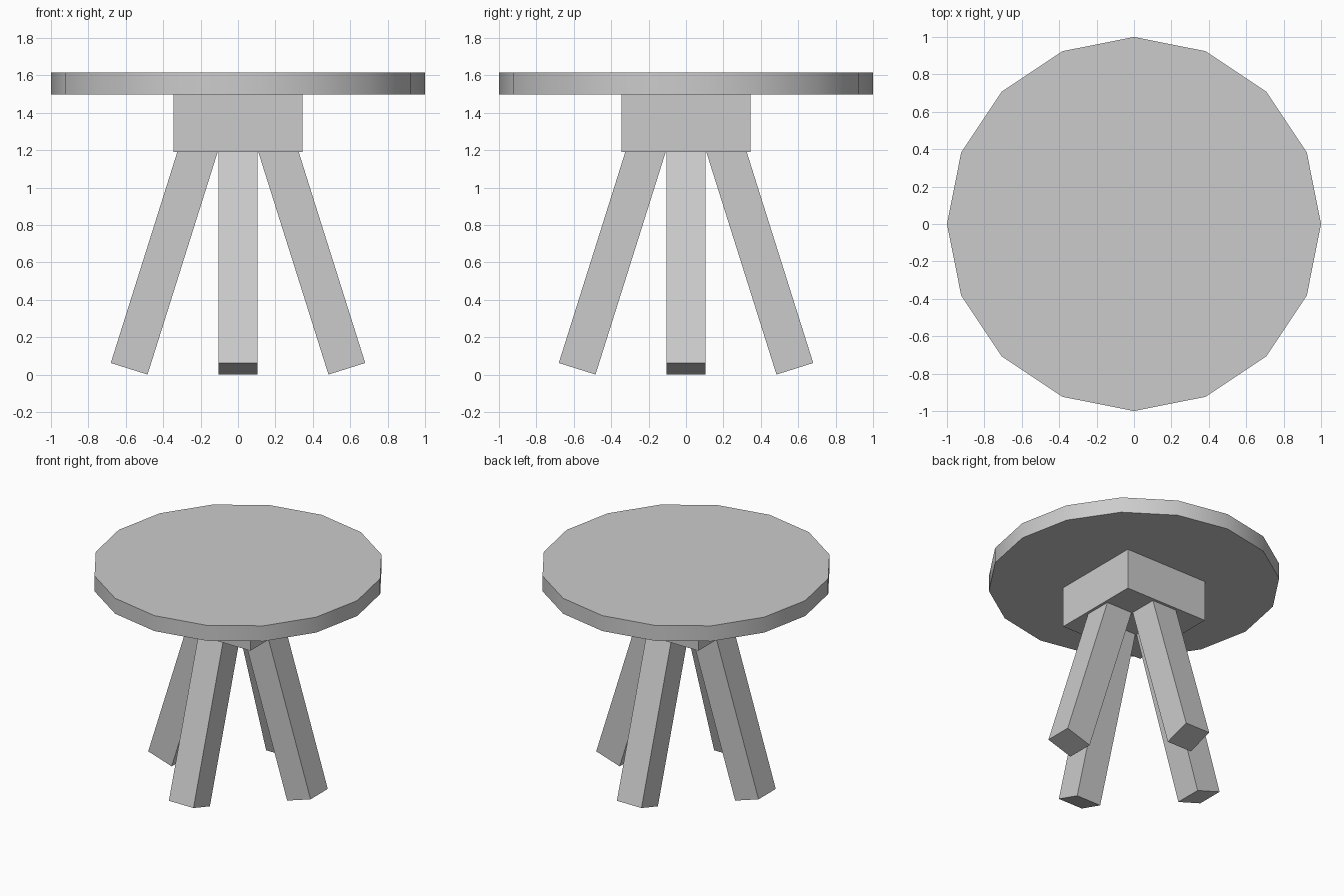
import bpy, math
from mathutils import Matrix, Vector

if "Cube" in bpy.data.objects:
    bpy.data.objects.remove(bpy.data.objects["Cube"])


def box(name, size, matrix):
    bpy.ops.mesh.primitive_cube_add(size=1)
    ob = bpy.context.object
    ob.name = name
    ob.data.transform(matrix @ Matrix.Diagonal((*size, 1)))
    return ob


# Sixteen-sided round top with a softly shaded rim
bpy.ops.mesh.primitive_cylinder_add(vertices=16, radius=1, depth=0.117,
                                    location=(0, 0, 1.5555))
top = bpy.context.object
top.name = "table_top"
bpy.ops.object.shade_smooth_by_angle(angle=math.radians(30))

# Square block under the top
box("support_block", (0.69, 0.69, 0.307), Matrix.Translation((0, 0, 1.3435)))

# Four splayed square legs, ends cut square, tops sunk into the block
TILT = math.radians(17.5)
WIDTH = 0.206
LENGTH = 1.32
foot = Vector((0.582, 0, WIDTH / 2 * math.sin(TILT)))
axis = Vector((-math.sin(TILT), 0, math.cos(TILT)))
lean = Matrix.Translation(foot + axis * LENGTH / 2) @ Matrix.Rotation(-TILT, 4, 'Y')
for i, side in enumerate(("right", "back", "left", "front")):
    turn = Matrix.Rotation(i * math.pi / 2, 4, 'Z')
    box(side + "_leg", (WIDTH, WIDTH, LENGTH), turn @ lean)
